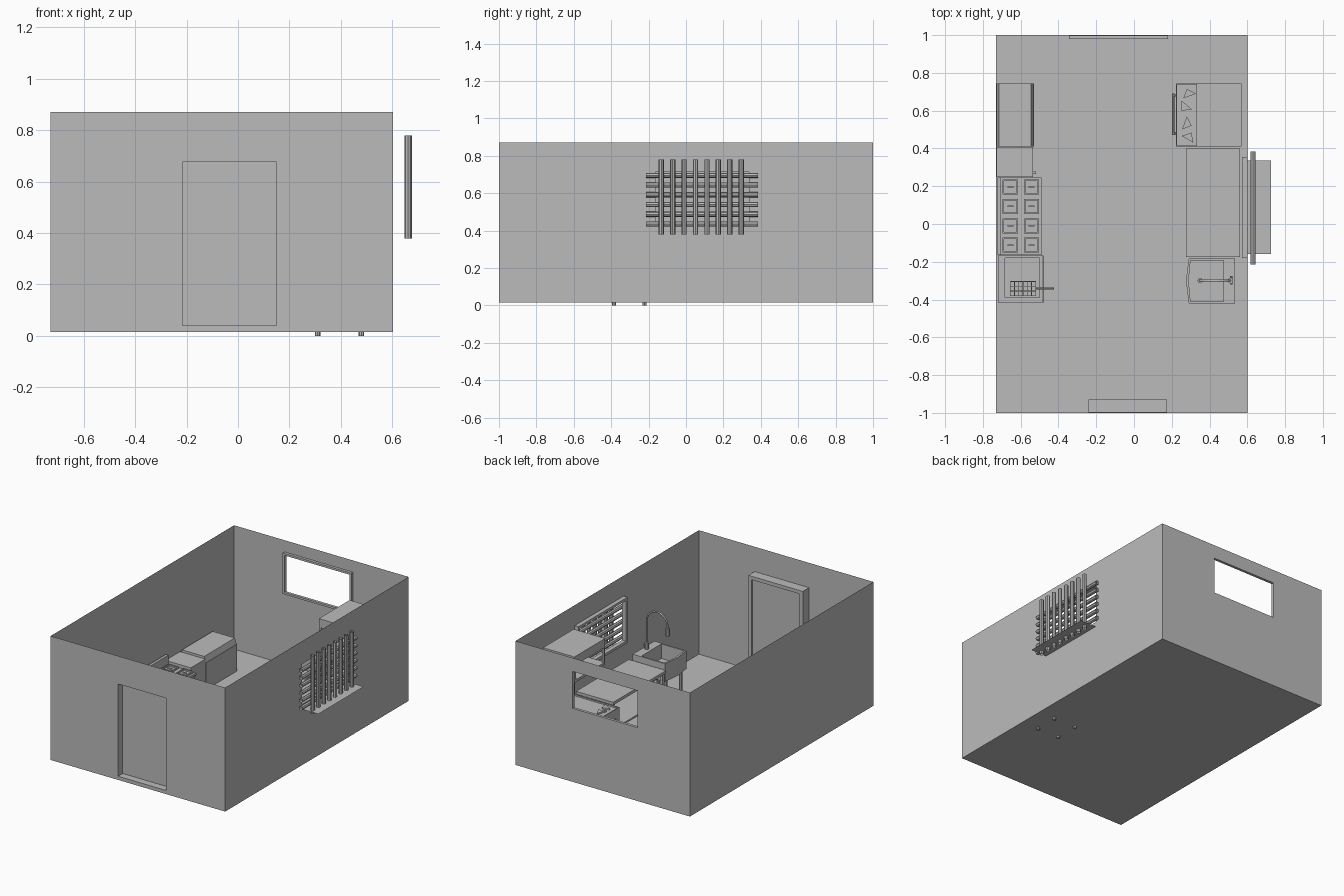
import bpy, bmesh, math
from mathutils import Vector, Matrix

if "Cube" in bpy.data.objects:
    bpy.data.objects.remove(bpy.data.objects["Cube"])

grey = bpy.data.materials.new("plain grey")
grey.diffuse_color = (0.5, 0.5, 0.5, 1)
grey.use_nodes = True
grey.node_tree.nodes["Principled BSDF"].inputs["Base Color"].default_value = grey.diffuse_color


def finish(name, bm):
    me = bpy.data.meshes.new(name)
    bm.to_mesh(me)
    bm.free()
    me.materials.append(grey)
    ob = bpy.data.objects.new(name, me)
    bpy.context.collection.objects.link(ob)
    return ob


def add_box(bm, x0, x1, y0, y1, z0, z1):
    m = Matrix.Translation(((x0 + x1) / 2, (y0 + y1) / 2, (z0 + z1) / 2)) \
        @ Matrix.Diagonal((x1 - x0, y1 - y0, z1 - z0, 1))
    return bmesh.ops.create_cube(bm, size=1, matrix=m)["verts"]


def boxes(name, *dims):
    bm = bmesh.new()
    for d in dims:
        add_box(bm, *d)
    return finish(name, bm)


def wall(name, place, a0, a1, hole=None):
    # flat sheet wall, with an optional rectangular hole (a0, a1, z0, z1)
    bm = bmesh.new()
    def ring(r):
        return [bm.verts.new(place(a, z)) for a, z in
                ((r[0], r[2]), (r[1], r[2]), (r[1], r[3]), (r[0], r[3]))]
    o = ring((a0, a1, FLOOR, TOP))
    if hole:
        i = ring(hole)
        for k in range(4):
            n = (k + 1) % 4
            bm.faces.new((o[k], o[n], i[n], i[k]))
    else:
        bm.faces.new(o)
    return finish(name, bm)


def frame(name, axis, a0, a1, z0, z1, d0, d1, t):
    # four bars around an opening; axis is the direction the opening runs along
    bars = [(a0, a1, z0, z0 + t), (a0, a1, z1 - t, z1),
            (a0, a0 + t, z0 + t, z1 - t), (a1 - t, a1, z0 + t, z1 - t)]
    return boxes(name, *[(b[0], b[1], d0, d1, b[2], b[3]) if axis == "x"
                         else (d0, d1, b[0], b[1], b[2], b[3]) for b in bars])


def add_tube(bm, p, q, r, sides=8, caps=True):
    p, q = Vector(p), Vector(q)
    m = Matrix.Translation((p + q) / 2) @ (q - p).to_track_quat("Z", "Y").to_matrix().to_4x4()
    bmesh.ops.create_cone(bm, cap_ends=caps, segments=sides, radius1=r, radius2=r,
                          depth=(q - p).length, matrix=m)


def tubes(name, r, lines, caps=True):
    bm = bmesh.new()
    for p, q in lines:
        add_tube(bm, p, q, r, 8, caps)
    return finish(name, bm)


def pipe(name, pts, r):
    cu = bpy.data.curves.new(name, "CURVE")
    cu.dimensions = "3D"
    cu.bevel_depth, cu.bevel_resolution, cu.use_fill_caps = r, 1, True
    s = cu.splines.new("POLY")
    s.points.add(len(pts) - 1)
    for sp, p in zip(s.points, pts):
        sp.co = (*p, 1)
    cu.materials.append(grey)
    ob = bpy.data.objects.new(name, cu)
    bpy.context.collection.objects.link(ob)


FLOOR, TOP, L, R = 0.015, 0.87, -0.73, 0.602

# room shell
bm = bmesh.new()
bm.faces.new([bm.verts.new(p) for p in
              ((L, -1, FLOOR), (R, -1, FLOOR), (R, 1, FLOOR), (L, 1, FLOOR))])
finish("floor", bm)
wall("left_wall", lambda a, z: (L, a, z), -1, 1)
wall("right_wall", lambda a, z: (R, a, z), -1, 1, (-0.165, 0.34, 0.43, 0.715))
wall("back_wall", lambda a, z: (a, 1, z), L, R, (-0.335, 0.17, 0.52, 0.78))
wall("front_wall", lambda a, z: (a, -1, z), L, R, (-0.215, 0.15, 0.04, 0.68))

# door and windows
frame("door_frame", "x", -0.24, 0.175, FLOOR, 0.70, -0.998, -0.93, 0.024)
boxes("door_panel", (-0.22, 0.155, -0.948, -0.938, 0.035, 0.685))
frame("back_window_frame", "x", -0.345, 0.18, 0.507, 0.79, 0.98, 0.999, 0.014)
frame("side_window_frame", "y", -0.18, 0.355, 0.415, 0.73, 0.572, 0.601, 0.018)

# lattice of open tubes and the thin ledge outside
tubes("lattice_rails", 0.014, [((0.63, -0.215, z), (0.63, 0.385, z))
                               for z in [0.435 + 0.052 * i for i in range(6)]], False)
tubes("lattice_posts", 0.014, [((0.662, y, 0.378), (0.662, y, 0.78))
                               for y in [-0.132 + 0.061 * i for i in range(8)]], False)
bm = bmesh.new()
bm.faces.new([bm.verts.new(p) for p in
              ((R, -0.16, 0.4), (0.725, -0.16, 0.4), (0.725, 0.335, 0.4), (R, 0.335, 0.4))])
finish("window_ledge", bm)

# chest freezer with chamfered lid
boxes("freezer_body", (-0.725, -0.53, 0.41, 0.745, FLOOR, 0.20))
bm = bmesh.new()
for v in add_box(bm, -0.727, -0.533, 0.41, 0.745, 0.20, 0.24):
    if v.co.z > 0.22:
        v.co.x += 0.012 if v.co.x < -0.63 else -0.012
finish("freezer_lid", bm)

# small cabinet
boxes("cabinet", (-0.728, -0.535, 0.25, 0.408, FLOOR, 0.225))
boxes("cabinet_knob", (-0.535, -0.52, 0.265, 0.277, 0.16, 0.172))

# stove with eight burners
boxes("stove_body", (-0.71, -0.50, -0.165, 0.245, FLOOR, 0.19),
      (-0.71, -0.49, -0.165, 0.245, 0.19, 0.205))
boxes("stove_backsplash", (-0.722, -0.703, -0.165, 0.245, 0.1, 0.27))
for bx in (-0.655, -0.543):
    for by in (0.195, 0.093, -0.01, -0.112):
        s = 0.04
        boxes("burner_grate", (bx - s, bx + s, by - s, by - s + 0.008, 0.205, 0.215),
              (bx - s, bx + s, by + s - 0.008, by + s, 0.205, 0.215),
              (bx - s, bx - s + 0.008, by - s, by + s, 0.205, 0.215),
              (bx + s - 0.008, bx + s, by - s, by + s, 0.205, 0.215),
              (bx - 0.016, bx + 0.016, by - 0.004, by + 0.004, 0.205, 0.213))

# fryer with wire basket
boxes("fryer_body", (-0.72, -0.485, -0.415, -0.167, FLOOR, 0.14))
frame_parts = [(-0.72, -0.682, -0.415, -0.167, 0.14, 0.205), (-0.5, -0.485, -0.415, -0.167, 0.14, 0.205),
               (-0.682, -0.5, -0.415, -0.39, 0.14, 0.205), (-0.682, -0.5, -0.18, -0.167, 0.14, 0.205)]
boxes("fryer_rim", *frame_parts)
wires = [((x, -0.38, 0.2), (x, -0.305, 0.2)) for x in [-0.655 + 0.0225 * i for i in range(7)]]
wires += [((-0.655, y, 0.2), (-0.52, y, 0.2)) for y in (-0.38, -0.355, -0.33, -0.305)]
tubes("fryer_basket", 0.002, wires)
tubes("basket_handle", 0.005, [((-0.52, -0.342, 0.212), (-0.425, -0.342, 0.225))])
tubes("fryer_rail", 0.005, [((-0.484, -0.415, 0.2), (-0.484, -0.167, 0.2))])

# prep counter, oven handle, food wedges and the raised shelf
boxes("prep_counter", (0.222, 0.57, 0.41, 0.745, FLOOR, 0.28))
frame_z = (0.28, 0.29)
boxes("counter_lip", (0.222, 0.228, 0.41, 0.745, *frame_z), (0.222, 0.57, 0.41, 0.416, *frame_z),
      (0.222, 0.57, 0.739, 0.745, *frame_z))
tubes("counter_handle", 0.006, [((0.208, 0.47, 0.23), (0.208, 0.69, 0.23)),
                                ((0.208, 0.48, 0.23), (0.225, 0.48, 0.23)),
                                ((0.208, 0.68, 0.23), (0.225, 0.68, 0.23))])
for i, (wx, wy, ang) in enumerate(((0.29, 0.69, 20), (0.27, 0.62, 140), (0.28, 0.53, 250), (0.29, 0.46, 330))):
    bm = bmesh.new()
    bmesh.ops.create_cone(bm, cap_ends=True, segments=3, radius1=0.042, radius2=0.042, depth=0.01,
                          matrix=Matrix.Translation((wx, wy, 0.288)) @ Matrix.Rotation(math.radians(ang), 4, "Z")
                          @ Matrix.Diagonal((1, 0.65, 1, 1)))
    finish("food_wedge", bm)
boxes("raised_shelf", (0.33, 0.57, 0.41, 0.745, 0.675, 0.735), (0.33, 0.57, 0.41, 0.745, 0.555, 0.572),
      (0.33, 0.345, 0.41, 0.425, 0.572, 0.675), (0.33, 0.345, 0.73, 0.745, 0.572, 0.675),
      (0.56, 0.57, 0.41, 0.745, 0.28, 0.675))

# work table under the side window
boxes("table_top", (0.275, 0.56, -0.175, 0.4, 0.285, 0.305))
boxes("table_shelf", (0.285, 0.55, -0.165, 0.39, 0.1, 0.112))
boxes("table_legs", *[(x, x + 0.018, y, y + 0.018, FLOOR, 0.285)
                      for x in (0.283, 0.534) for y in (-0.168, 0.375)])

# sink: pointed-front basin extruded from a profile, hollowed by an inset
bm = bmesh.new()
outline = [(0.535, -0.42), (0.535, -0.183), (0.29, -0.183), (0.275, -0.30), (0.29, -0.42)]
f = bm.faces.new([bm.verts.new((x, y, 0.22)) for x, y in outline])
ext = bmesh.ops.extrude_face_region(bm, geom=[f])["geom"]
for v in [e for e in ext if isinstance(e, bmesh.types.BMVert)]:
    v.co.z = 0.345
top = [e for e in ext if isinstance(e, bmesh.types.BMFace)][0]
bmesh.ops.recalc_face_normals(bm, faces=bm.faces)
bmesh.ops.inset_region(bm, faces=[top], thickness=0.014)
for v in top.verts:
    if v.co.x > 0.5:
        v.co.x = 0.475
inner = bmesh.ops.extrude_face_region(bm, geom=[top])["geom"]
bmesh.ops.translate(bm, vec=(0, 0, -0.1), verts=[e for e in inner if isinstance(e, bmesh.types.BMVert)])
bmesh.ops.delete(bm, geom=[top], context="FACES_ONLY") if top.is_valid else None
finish("sink_basin", bm)
tubes("sink_legs", 0.011, [((x, y, 0), (x, y, 0.22)) for x in (0.31, 0.48) for y in (-0.385, -0.222)])

# faucet with hanging spray head
arc = [(0.51, -0.3, 0.345), (0.51, -0.3, 0.54)]
arc += [(0.43 + 0.08 * math.cos(a), -0.3, 0.54 + 0.08 * math.sin(a))
        for a in [math.pi * i / 10 for i in range(1, 11)]]
pipe("faucet", arc + [(0.35, -0.3, 0.52)], 0.006)
tubes("spray_head", 0.014, [((0.35, -0.3, 0.475), (0.35, -0.3, 0.53))])
tubes("faucet_base", 0.014, [((0.51, -0.3, 0.345), (0.51, -0.3, 0.39))])
tubes("faucet_lever", 0.006, [((0.515, -0.32, 0.38), (0.515, -0.275, 0.38))])
